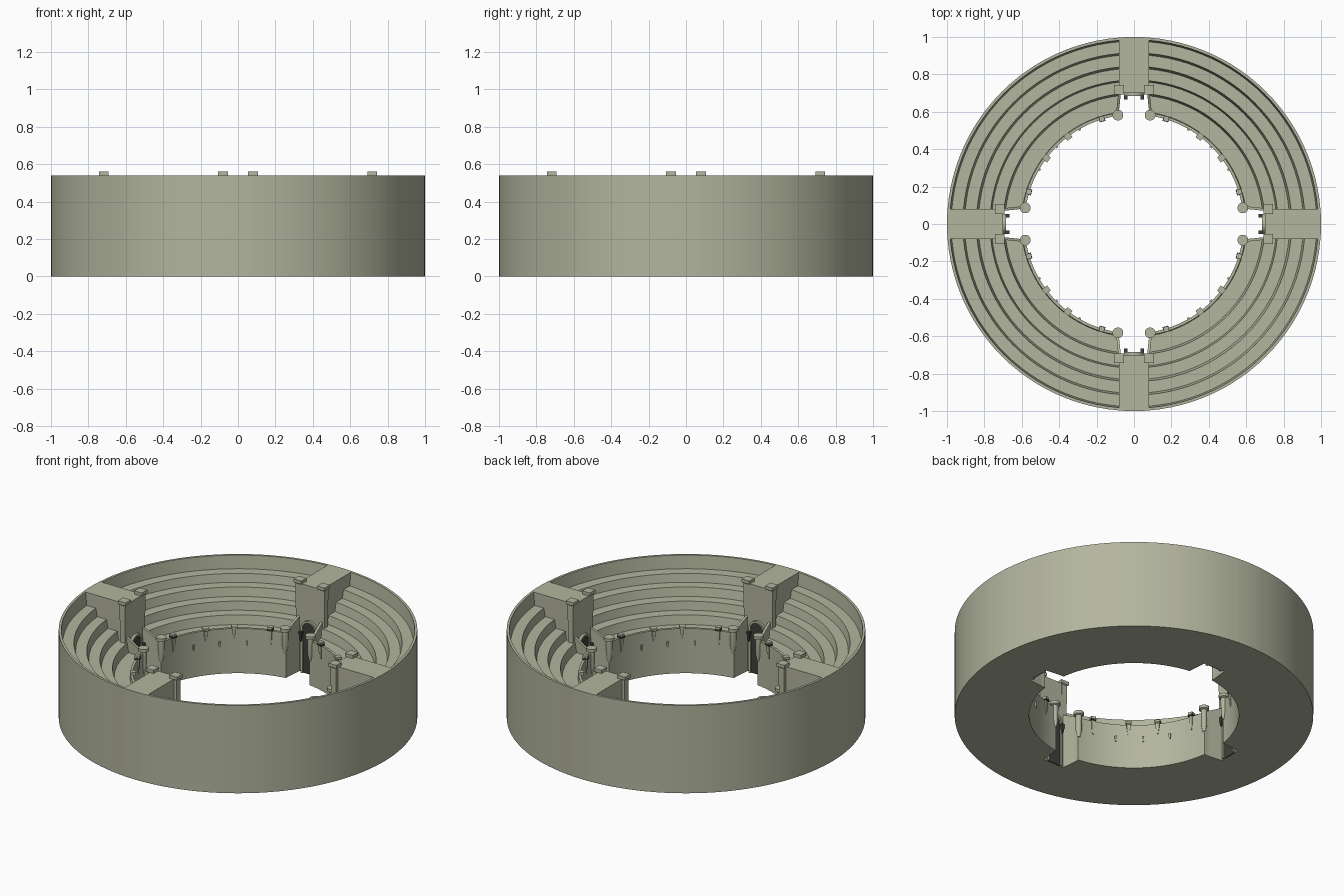
import bpy, bmesh, math
from mathutils import Matrix, Vector

if "Cube" in bpy.data.objects:
    bpy.data.objects.remove(bpy.data.objects["Cube"])


def material(name, col):
    m = bpy.data.materials.new(name)
    m.diffuse_color = (*col, 1)
    m.use_nodes = True
    m.node_tree.nodes["Principled BSDF"].inputs["Base Color"].default_value = m.diffuse_color
    return m


STONE = material("pale_stone", (0.45, 0.465, 0.345))
DARK = material("dark_iron", (0.05, 0.05, 0.045))
HALF = 0.08      # half width of each gateway


def finish(name, bm, mat, smooth=False):
    bmesh.ops.recalc_face_normals(bm, faces=bm.faces)
    me = bpy.data.meshes.new(name)
    bm.to_mesh(me)
    bm.free()
    me.materials.append(mat)
    ob = bpy.data.objects.new(name, me)
    bpy.context.collection.objects.link(ob)
    if smooth:
        bpy.context.view_layer.objects.active = ob
        ob.select_set(True)
        bpy.ops.object.shade_smooth_by_angle(angle=math.radians(20))
        ob.select_set(False)
    return ob


def prism(name, pts, offset, mat, turn, smooth=False):
    """Extrude a polygon along an offset and turn it about z."""
    bm = bmesh.new()
    rot = Matrix.Rotation(turn, 4, 'Z')
    a = [bm.verts.new(rot @ Vector(p)) for p in pts]
    b = [bm.verts.new(rot @ (Vector(p) + Vector(offset))) for p in pts]
    bm.faces.new(a)
    bm.faces.new(b)
    n = len(pts)
    for i in range(n):
        bm.faces.new((a[i], a[(i + 1) % n], b[(i + 1) % n], b[i]))
    return finish(name, bm, mat, smooth)


def post(name, x, y, levels, sides, mat, turn, smooth=False):
    """Stack of (z, radius) rings; with four sides radius is the half width."""
    bm = bmesh.new()
    rot = Matrix.Rotation(turn, 4, 'Z')
    k = math.sqrt(2) if sides == 4 else 1
    rings = []
    for z, r in levels:
        rings.append([bm.verts.new(rot @ Vector((
            x + k * r * math.cos((i + 0.5) * math.tau / sides),
            y + k * r * math.sin((i + 0.5) * math.tau / sides), z))) for i in range(sides)])
    for a, b in zip(rings, rings[1:]):
        for i in range(sides):
            j = (i + 1) % sides
            bm.faces.new((a[i], a[j], b[j], b[i]))
    bm.faces.new(rings[0])
    bm.faces.new(rings[-1])
    return finish(name, bm, mat, smooth)


# Seating cross-section: arena wall, parapet, walkway, stepped tiers, rim
profile = [(0.585, 0), (0.585, 0.275), (0.60, 0.275), (0.603, 0.25), (0.69, 0.25)]
for r, z in ((0.70, 0.305), (0.77, 0.357), (0.843, 0.41), (0.915, 0.46)):
    profile += [(r, z), (r + 0.062, z)]
profile += [(0.985, 0.54), (1.0, 0.54), (1.0, 0)]


def seating(turn):
    bm = bmesh.new()
    steps = 24
    rows = []
    for s in range(steps + 1):
        row = []
        for r, z in profile:
            a0 = math.asin(HALF / r)
            a = turn + a0 + (math.pi / 2 - 2 * a0) * s / steps
            row.append(bm.verts.new((r * math.cos(a), r * math.sin(a), z)))
        rows.append(row)
    n = len(profile)
    for a, b in zip(rows, rows[1:]):
        for i in range(n):
            j = (i + 1) % n
            bm.faces.new((a[i], a[j], b[j], b[i]))
    bm.faces.new(rows[0])
    bm.faces.new(rows[-1])
    finish("seating_quarter", bm, STONE, True)


def arch(y, half, spring, segs=12):
    return [(half * math.cos(math.pi * i / segs), y, spring + half * math.sin(math.pi * i / segs))
            for i in range(segs + 1)]


for q in range(4):
    t = q * math.pi / 2
    seating(t)

    # Gate block, flat front and curved back
    a0 = math.asin(HALF / 1.0)
    plan = [(-HALF, 0.70, 0), (HALF, 0.70, 0)]
    plan += [(math.sin(a0 * k / 3), math.cos(a0 * k / 3), 0) for k in range(3, -4, -1)]
    prism("gate_block", plan, (0, 0, 0.54), STONE, t)

    # Gate arch frame with dark doorway
    outer, inner = arch(0.685, 0.054, 0.275), arch(0.685, 0.042, 0.275)
    frame = [(0.054, 0.685, 0)] + outer + [(-0.054, 0.685, 0), (-0.042, 0.685, 0)]
    frame += inner[::-1] + [(0.042, 0.685, 0)]
    prism("gate_arch", frame, (0, 0.016, 0), STONE, t)
    door = [(0.042, 0.694, 0)] + arch(0.694, 0.042, 0.275) + [(-0.042, 0.694, 0)]
    prism("gate_door", door, (0, 0.007, 0), DARK, t)

    for s in (-1, 1):
        # Sloping wing walls beside the gate
        wing = [(s * 0.083, 0.58, 0), (s * 0.070, 0.70, 0),
                (s * 0.070, 0.70, 0.34), (s * 0.083, 0.58, 0.275)]
        prism("wing_wall", wing, (s * 0.014, 0, 0), STONE, t)
        # Square gate pillar with cap
        post("gate_pillar", s * 0.08, 0.718,
             [(0.2, 0.015), (0.5, 0.019), (0.535, 0.019), (0.54, 0.026), (0.56, 0.026)],
             4, STONE, t)
        # Round pillar at the wall end
        post("round_pillar", s * 0.086, 0.582,
             [(0.15, 0.008), (0.19, 0.017), (0.285, 0.018), (0.29, 0.029), (0.308, 0.029)],
             16, STONE, t, True)
        # Iron sconce beside the door
        post("gate_sconce", s * 0.045, 0.675,
             [(0.2, 0.003), (0.22, 0.007), (0.26, 0.009)], 4, DARK, t)

    # Wall posts and torch brackets along the arena wall
    for deg in (37, 53):
        post("wall_post", 0.586, 0,
             [(0.21, 0.004), (0.25, 0.01), (0.275, 0.01), (0.28, 0.017), (0.293, 0.017)],
             4, STONE, t + math.radians(deg))
    for deg in (17, 73):
        a = t + math.radians(deg)
        post("torch_post", 0.588, 0,
             [(0.19, 0.005), (0.24, 0.01), (0.285, 0.01), (0.287, 0.014), (0.3, 0.014)],
             4, STONE, a)
        post("torch_bracket", 0.588, 0, [(0.276, 0.0155), (0.286, 0.0155)], 4, DARK, a)
    # Small torches hung on the wall face
    for deg in (30, 45, 60):
        post("wall_peg", 0.583, 0, [(0.165, 0.003), (0.18, 0.006), (0.2, 0.006)],
             4, STONE, t + math.radians(deg))
